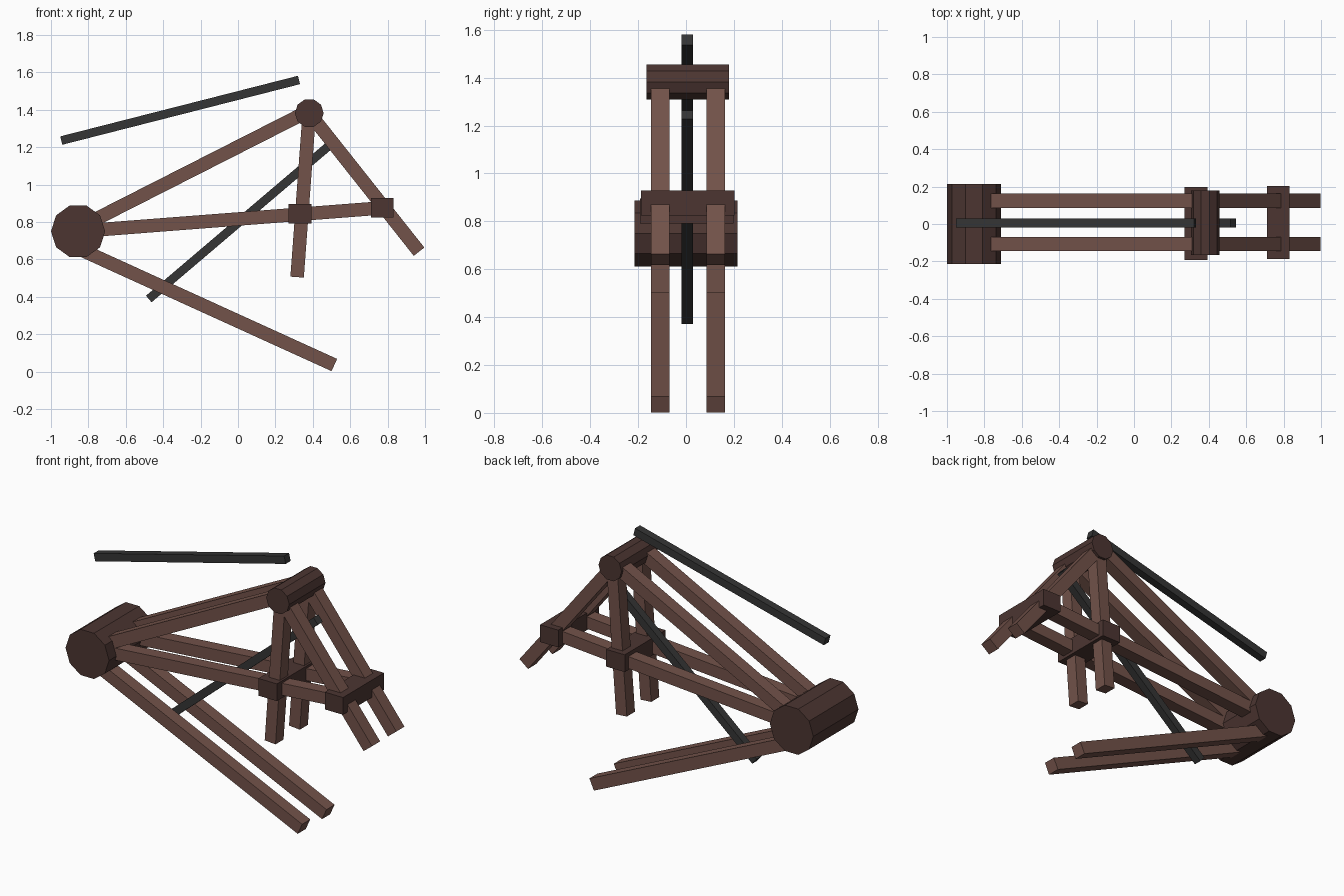
import bpy, bmesh
from math import atan2, hypot, pi
from mathutils import Matrix

if "Cube" in bpy.data.objects:
    bpy.data.objects.remove(bpy.data.objects["Cube"])


def material(name, rgb):
    m = bpy.data.materials.new(name)
    m.diffuse_color = (*rgb, 1)
    m.use_nodes = True
    m.node_tree.nodes["Principled BSDF"].inputs["Base Color"].default_value = m.diffuse_color
    return m


WOOD = material("wood", (0.17, 0.085, 0.068))
DARK_WOOD = material("dark_wood", (0.072, 0.036, 0.031))
IRON = material("dark_bar", (0.035, 0.035, 0.035))


def finish(name, bm, mat):
    me = bpy.data.meshes.new(name)
    bm.to_mesh(me)
    bm.free()
    me.materials.append(mat)
    ob = bpy.data.objects.new(name, me)
    bpy.context.collection.objects.link(ob)
    return ob


def box(name, centre, size, mat, angle=0):
    bm = bmesh.new()
    bmesh.ops.create_cube(bm, size=1, matrix=Matrix.Translation(centre)
                          @ Matrix.Rotation(-angle, 4, 'Y') @ Matrix.Diagonal((*size, 1)))
    return finish(name, bm, mat)


def beam(name, a, b, y, width, depth, mat):
    # square bar between two (x, z) points
    dx, dz = b[0] - a[0], b[1] - a[1]
    return box(name, ((a[0] + b[0]) / 2, y, (a[1] + b[1]) / 2),
               (hypot(dx, dz), depth, width), mat, atan2(dz, dx))


def drum(name, x, y, z, radius, length):
    # ten-sided cylinder lying along y
    bm = bmesh.new()
    bmesh.ops.create_cone(bm, cap_ends=True, segments=10, radius1=radius, radius2=radius,
                          depth=length, matrix=Matrix.Translation((x, y, z))
                          @ Matrix.Rotation(pi / 2, 4, 'X') @ Matrix.Rotation(pi / 2, 4, 'Z'))
    # turn so that corners lie on the x axis
    far = max(abs(v.co.x - x) for v in bm.verts)
    if far < radius * 0.99:
        bmesh.ops.rotate(bm, verts=bm.verts, cent=(x, y, z),
                         matrix=Matrix.Rotation(pi / 10, 3, 'Y'))
    return finish(name, bm, DARK_WOOD)


# round hubs
drum("rear_hub", -0.855, 0, 0.75, 0.145, 0.43)
drum("top_hub", 0.381, 0.007, 1.382, 0.077, 0.345)

# paired wooden beams
BEAMS = {
    "upper_beam": ((-0.853, 0.768), (0.381, 1.395)),
    "middle_beam": ((-0.853, 0.75), (0.783, 0.876)),
    "lower_beam": ((-0.845, 0.654), (0.515, 0.035)),
    "hanging_beam": ((0.381, 1.382), (0.316, 0.505)),
    "front_beam": ((0.381, 1.382), (0.968, 0.641)),
}
for name, (a, b) in BEAMS.items():
    for side, y in (("near", -0.107), ("far", 0.125)):
        beam(f"{name}_{side}", a, b, y, 0.072, 0.077, WOOD)

# cross blocks
box("inner_cross_block", (0.332, 0.003, 0.844), (0.124, 0.39, 0.104), DARK_WOOD)
box("outer_cross_block", (0.771, 0.008, 0.877), (0.122, 0.39, 0.104), DARK_WOOD)

# loose dark bars on the centre line
beam("upper_dark_bar", (-0.945, 1.235), (0.326, 1.559), 0.005, 0.046, 0.047, IRON)
beam("crossing_dark_bar", (-0.477, 0.388), (0.531, 1.245), 0.005, 0.046, 0.047, IRON)
